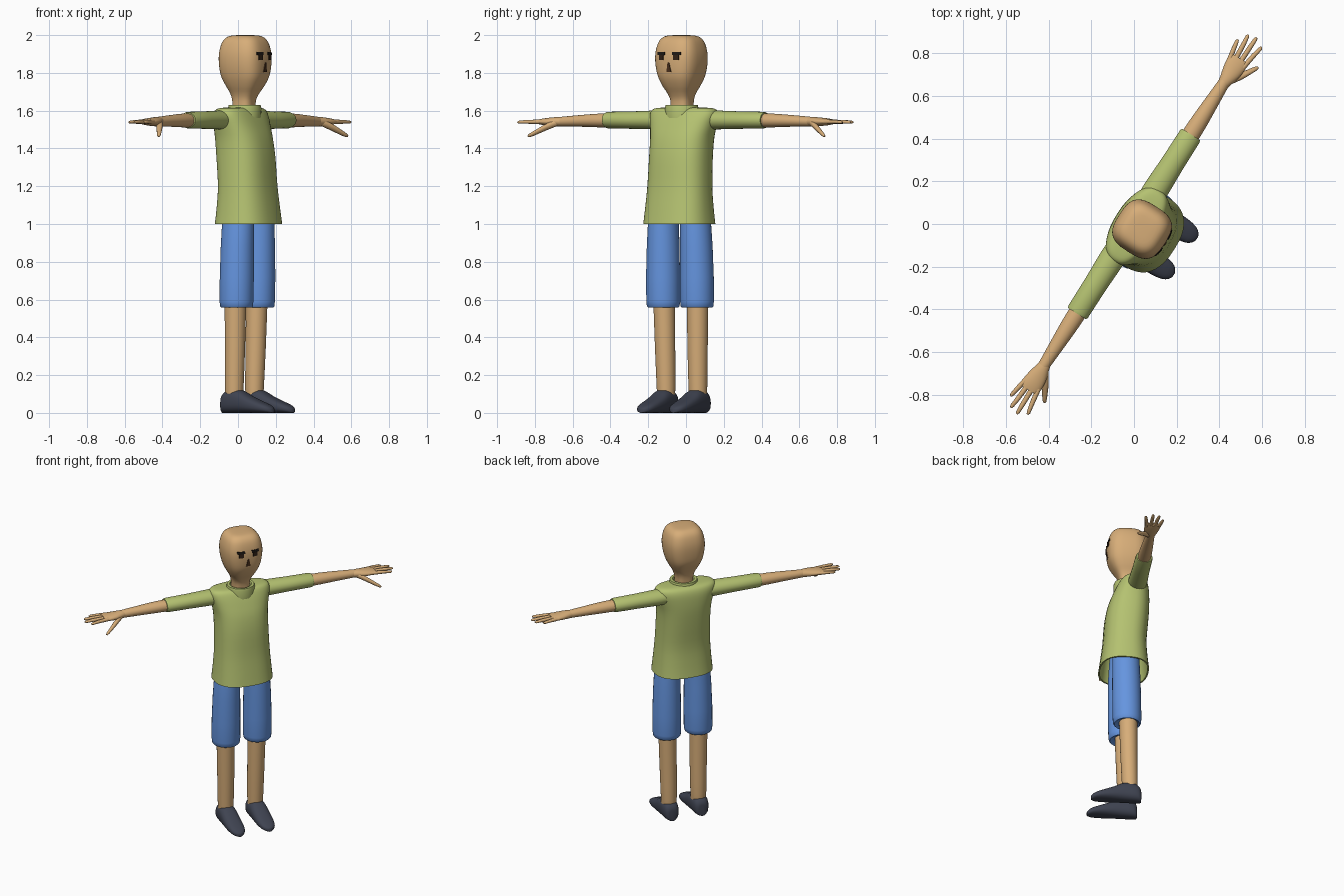
import bpy, bmesh, math
from mathutils import Matrix, Vector
from mathutils.bvhtree import BVHTree

if "Cube" in bpy.data.objects:
    bpy.data.objects.remove(bpy.data.objects["Cube"])

TURN = Matrix.Rotation(math.radians(57.5), 4, 'Z')   # figure stands turned on the grid


def material(name, rgb):
    m = bpy.data.materials.new(name)
    m.diffuse_color = (*rgb, 1)
    m.use_nodes = True
    m.node_tree.nodes["Principled BSDF"].inputs["Base Color"].default_value = m.diffuse_color
    return m


SKIN = material("skin", (0.68, 0.42, 0.19))
SHIRT = material("shirt_green", (0.46, 0.54, 0.165))
SHORTS = material("shorts_blue", (0.13, 0.30, 0.74))
SHOES = material("shoe_grey", (0.05, 0.057, 0.083))
BROW = material("brow_black", (0.012, 0.009, 0.007))
EYE = material("eye_brown", (0.03, 0.015, 0.008))
NOSE = material("nose_brown", (0.07, 0.03, 0.012))


def finish(name, bm, mat, angle=45):
    bmesh.ops.recalc_face_normals(bm, faces=bm.faces)
    me = bpy.data.meshes.new(name)
    bm.to_mesh(me)
    bm.free()
    me.materials.append(mat)
    ob = bpy.data.objects.new(name, me)
    bpy.context.collection.objects.link(ob)
    bpy.ops.object.select_all(action='DESELECT')
    ob.select_set(True)
    bpy.context.view_layer.objects.active = ob
    bpy.ops.object.shade_smooth_by_angle(angle=math.radians(angle))
    return ob


def refine(rings, steps):
    """Catmull-Rom interpolation between the given sections."""
    out = []
    for i in range(len(rings) - 1):
        p0, p1 = rings[max(i - 1, 0)], rings[i]
        p2, p3 = rings[i + 1], rings[min(i + 2, len(rings) - 1)]
        for k in range(steps):
            t = k / steps
            out.append([0.5 * (2 * b + (c - a) * t + (2 * a - 5 * b + 4 * c - d) * t * t
                               + (3 * b - a - 3 * c + d) * t ** 3)
                        for a, b, c, d in zip(p0, p1, p2, p3)])
    return out + [rings[-1]]


def loft(name, mat, axis, rings, side=1, n=2.0, sides=28, steps=1):
    """Skin over superellipse sections (position, centre 1, centre 2, radius 1, radius 2)."""
    bm = bmesh.new()
    loops = []
    for pos, c1, c2, r1, r2 in refine(rings, steps):
        loop = []
        for k in range(sides):
            a = 2 * math.pi * k / sides
            c, s = math.cos(a), math.sin(a)
            u = c1 + r1 * math.copysign(abs(c) ** (2 / n), c)
            v = c2 + r2 * math.copysign(abs(s) ** (2 / n), s)
            p = {'x': (pos, u, v), 'y': (u, pos, v), 'z': (u, v, pos)}[axis]
            loop.append(bm.verts.new((p[0] * side, p[1], p[2])))
        loops.append(loop)
    for a, b in zip(loops, loops[1:]):
        for k in range(sides):
            j = (k + 1) % sides
            bm.faces.new((a[k], a[j], b[j], b[k]))
    bm.faces.new(loops[0])
    bm.faces.new(loops[-1])
    return finish(name, bm, mat)


# head and neck
head = loft("head", SKIN, 'z', [
    (1.58, 0, -.038, .055, .055), (1.65, 0, -.038, .055, .057), (1.69, 0, -.042, .066, .070),
    (1.73, 0, -.045, .088, .093), (1.78, 0, -.045, .109, .117), (1.84, 0, -.045, .122, .126),
    (1.90, 0, -.045, .124, .126), (1.95, 0, -.045, .114, .115), (1.98, 0, -.045, .098, .098),
    (1.996, 0, -.045, .072, .072), (2.0, 0, -.045, .03, .03)], n=3, sides=40, steps=3)

# painted face: thin plates laid on the head
tree = BVHTree.FromPolygons([v.co for v in head.data.vertices],
                            [p.vertices for p in head.data.polygons])


def plate(name, mat, outline):
    bm = bmesh.new()
    front, back = [], []
    for x, z in outline:
        hit = tree.ray_cast(Vector((x, -1, z)), Vector((0, 1, 0)))[0]
        front.append(bm.verts.new((x, hit.y - .005, z)))
        back.append(bm.verts.new((x, hit.y + .003, z)))
    bm.faces.new(front)
    bm.faces.new(back)
    for k in range(len(front)):
        j = (k + 1) % len(front)
        bm.faces.new((front[k], front[j], back[j], back[k]))
    finish(name, bm, mat, 20)


def box(x0, x1, z0, z1):
    return [(x0, z0), (x1, z0), (x1, z1), (x0, z1)]


for s, tag in ((1, "left"), (-1, "right")):
    plate(tag + "_brow", BROW, box(s * .023, s * .072, 1.895, 1.911))
    plate(tag + "_eye", EYE, box(s * .031, s * .061, 1.869, 1.895))
plate("nose", NOSE, [(-.014, 1.806), (.014, 1.806), (.004, 1.854), (-.004, 1.854)])

# shirt body, open and hollow at the hem, with collar
loft("shirt_body", SHIRT, 'z', [
    (1.25, 0, -.06, .155, .12), (1.0, 0, -.066, .18, .148), (1.0, 0, -.066, .19, .157)],
    n=2.5, sides=40)
loft("shirt", SHIRT, 'z', [
    (1.0, 0, -.066, .19, .157), (1.08, 0, -.065, .182, .147), (1.2, 0, -.061, .173, .136),
    (1.35, 0, -.050, .169, .136), (1.45, 0, -.038, .172, .130), (1.52, 0, -.026, .186, .117),
    (1.57, 0, -.018, .198, .103), (1.60, 0, -.016, .193, .088), (1.613, 0, -.018, .165, .07),
    (1.617, 0, -.02, .10, .05)], n=2.5, sides=40, steps=3)
bpy.data.objects["shirt_body"].name = "shirt_lining"
# the outer shirt keeps no floor, so the hem stays open
bm = bmesh.new()
bm.from_mesh(bpy.data.objects["shirt"].data)
bmesh.ops.delete(bm, geom=[f for f in bm.faces if f.calc_center_median().z < 1.0005], context='FACES')
bm.to_mesh(bpy.data.objects["shirt"].data)
bm.free()
bm = bmesh.new()
lining = bpy.data.objects["shirt_lining"].data
bm.from_mesh(lining)
bmesh.ops.delete(bm, geom=[f for f in bm.faces if len(f.verts) > 4 and f.calc_center_median().z < 1.1],
                 context='FACES')
bmesh.ops.reverse_faces(bm, faces=bm.faces)   # faces look down and inward
bm.to_mesh(lining)
bm.free()
loft("collar", SHIRT, 'z', [
    (1.56, 0, -.04, .092, .088), (1.615, 0, -.042, .09, .088), (1.63, 0, -.042, .086, .084),
    (1.63, 0, -.042, .068, .068), (1.61, 0, -.042, .062, .062)])

for s, tag in ((1, "left_"), (-1, "right_")):
    # sleeve and arm
    loft(tag + "sleeve", SHIRT, 'x', [
        (.13, 0, 1.55, .058, .048), (.19, 0, 1.551, .06, .05), (.34, 0, 1.55, .055, .046),
        (.485, 0, 1.55, .054, .044), (.497, 0, 1.55, .05, .041), (.497, 0, 1.55, .038, .034)], s)
    loft(tag + "forearm", SKIN, 'x', [
        (.44, 0, 1.548, .042, .037), (.55, 0, 1.548, .041, .036), (.66, 0, 1.546, .035, .031),
        (.79, 0, 1.542, .027, .025)], s, steps=3)
    # hand: palm, four fingers, thumb
    loft(tag + "palm", SKIN, 'x', [
        (.765, 0, 1.542, .025, .023), (.80, -.002, 1.542, .033, .025), (.84, -.003, 1.541, .044, .023),
        (.89, -.001, 1.541, .050, .018), (.92, 0, 1.541, .046, .012)], s, steps=2)
    for i, (y0, y1, tip) in enumerate([(-.037, -.058, 1.02), (-.012, -.015, 1.045),
                                       (.013, .024, 1.035), (.036, .053, .99)]):
        loft(tag + "finger_%d" % (i + 1), SKIN, 'x', [
            (.89, y0, 1.541, .0125, .012), (tip - .05, y0 + (y1 - y0) * .6, 1.541, .011, .010),
            (tip - .01, y1, 1.539, .009, .008), (tip, y1, 1.539, .004, .004)], s, sides=12)
    loft(tag + "thumb", SKIN, 'x', [
        (.79, -.012, 1.54, .016, .018), (.84, -.042, 1.517, .02, .018), (.89, -.072, 1.488, .015, .014),
        (.922, -.09, 1.47, .011, .01), (.932, -.094, 1.466, .004, .004)], s, sides=12, steps=2)
    # shorts leg, shin, shoe
    loft(tag + "shorts_leg", SHORTS, 'z', [
        (.57, .106, -.058, .06, .06), (.557, .106, -.058, .08, .08), (.565, .106, -.058, .087, .087),
        (.59, .106, -.058, .090, .090), (.72, .106, -.060, .090, .091), (.88, .104, -.062, .086, .089),
        (1.0, .101, -.064, .081, .086), (1.15, .09, -.062, .07, .08)], s)
    loft(tag + "shin", SKIN, 'z', [
        (.08, .1, -.04, .047, .047), (.14, .1, -.04, .05, .05), (.35, .102, -.046, .054, .054),
        (.65, .106, -.052, .058, .058)], s, steps=2)
    shoe = [(.03, .025, .075), (.02, .042, .10), (-.01, .052, .122), (-.06, .055, .126), (-.10, .056, .115),
            (-.14, .056, .092), (-.20, .054, .066), (-.25, .045, .046), (-.275, .028, .032),
            (-.285, .01, .022)]
    loft(tag + "shoe", SHOES, 'y',
         [(y, .101, h / 2, w, h / 2) for y, w, h in shoe], s, n=2.5, steps=2)

# turn the whole figure to its stance
for ob in bpy.data.objects:
    ob.data.transform(TURN)
